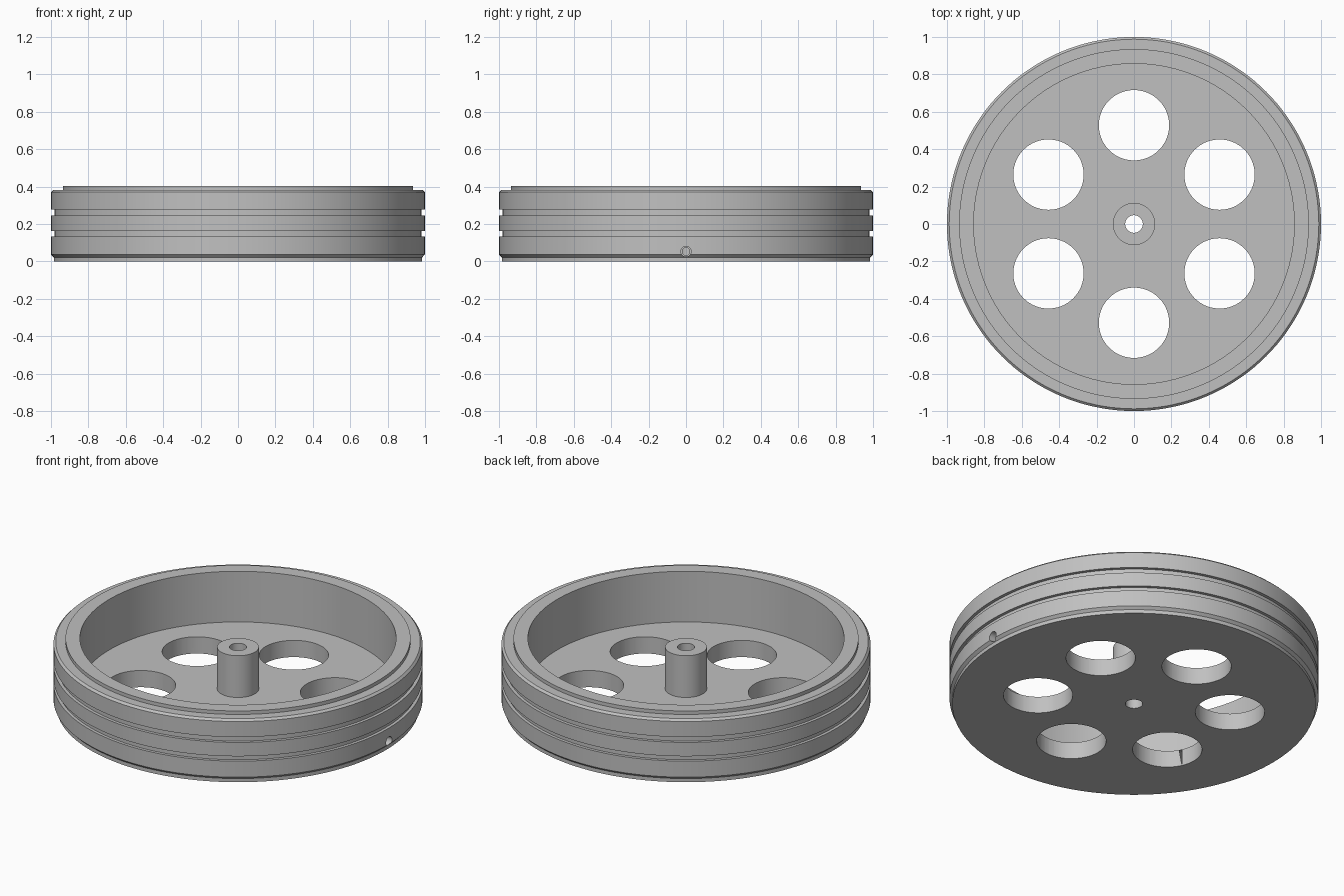
import bpy, bmesh, math
from mathutils import Matrix, Vector

old = bpy.data.objects.get("Cube")
if old:
    bpy.data.objects.remove(old, do_unlink=True)

SEGMENTS = 144
FLOOR = 0.1

# Single grey metal
grey = bpy.data.materials.new("grey metal")
grey.use_nodes = True
colour = (0.53, 0.53, 0.53, 1)
grey.diffuse_color = colour
grey.node_tree.nodes["Principled BSDF"].inputs["Base Color"].default_value = colour


def add_object(name, bm):
    bmesh.ops.recalc_face_normals(bm, faces=bm.faces)
    mesh = bpy.data.meshes.new(name)
    bm.to_mesh(mesh)
    bm.free()
    mesh.materials.append(grey)
    obj = bpy.data.objects.new(name, mesh)
    bpy.context.collection.objects.link(obj)
    return obj


def lathe(name, profile):
    """Revolve a closed (radius, height) outline about the z axis."""
    bm = bmesh.new()
    rings = []
    for i in range(SEGMENTS):
        a = math.tau * i / SEGMENTS
        rings.append([bm.verts.new((r * math.cos(a), r * math.sin(a), z)) for r, z in profile])
    n = len(profile)
    for i in range(SEGMENTS):
        p, q = rings[i], rings[(i + 1) % SEGMENTS]
        for j in range(n):
            k = (j + 1) % n
            bm.faces.new((p[j], q[j], q[k], p[k]))
    return add_object(name, bm)


def rod(name, radius, start, end, sides):
    """Cylinder between two points, used as a cutter."""
    start, end = Vector(start), Vector(end)
    axis = end - start
    turn = axis.to_track_quat("Z", "Y").to_matrix().to_4x4()
    bm = bmesh.new()
    bmesh.ops.create_cone(bm, cap_ends=True, segments=sides, radius1=radius, radius2=radius,
                          depth=axis.length, matrix=Matrix.Translation((start + end) / 2) @ turn)
    return add_object(name, bm)


# Wheel body: bore, floor, chamfered grooved rim, raised lip and hub
outline = [(0.047, 0), (0.985, 0), (0.985, 0.022), (1, 0.037)]
for low, high in ((0.133, 0.162), (0.245, 0.277)):
    outline += [(1, low), (0.982, low), (0.982, high), (1, high)]
outline += [(1, 0.37), (0.988, 0.382), (0.935, 0.382), (0.935, 0.403), (0.857, 0.403),
            (0.857, FLOOR), (0.113, FLOOR), (0.113, 0.35), (0.047, 0.35)]
wheel = lathe("wheel", outline)

# Six lightening holes through the floor
cutters = []
for i in range(6):
    a = math.radians(30 + 60 * i)
    x, y = 0.528 * math.cos(a), 0.528 * math.sin(a)
    cutters.append(rod("floor_hole_cutter", 0.188, (x, y, -0.1), (x, y, 0.2), 72))

# Stepped radial screw hole from the rim to the bore
cutters.append(rod("screw_head_cutter", 0.028, (0.93, 0, 0.053), (1.1, 0, 0.053), 32))
cutters.append(rod("screw_hole_cutter", 0.02, (0.02, 0, 0.053), (1.05, 0, 0.053), 32))

bpy.context.view_layer.objects.active = wheel
wheel.select_set(True)
for cutter in cutters:
    cut = wheel.modifiers.new("cut", "BOOLEAN")
    cut.operation = "DIFFERENCE"
    cut.solver = "EXACT"
    cut.object = cutter
    bpy.ops.object.modifier_apply(modifier=cut.name)
    bpy.data.objects.remove(cutter, do_unlink=True)

# Smooth round walls, crisp edges
bpy.ops.object.select_all(action="DESELECT")
wheel.select_set(True)
bpy.ops.object.shade_smooth_by_angle(angle=math.radians(25))
